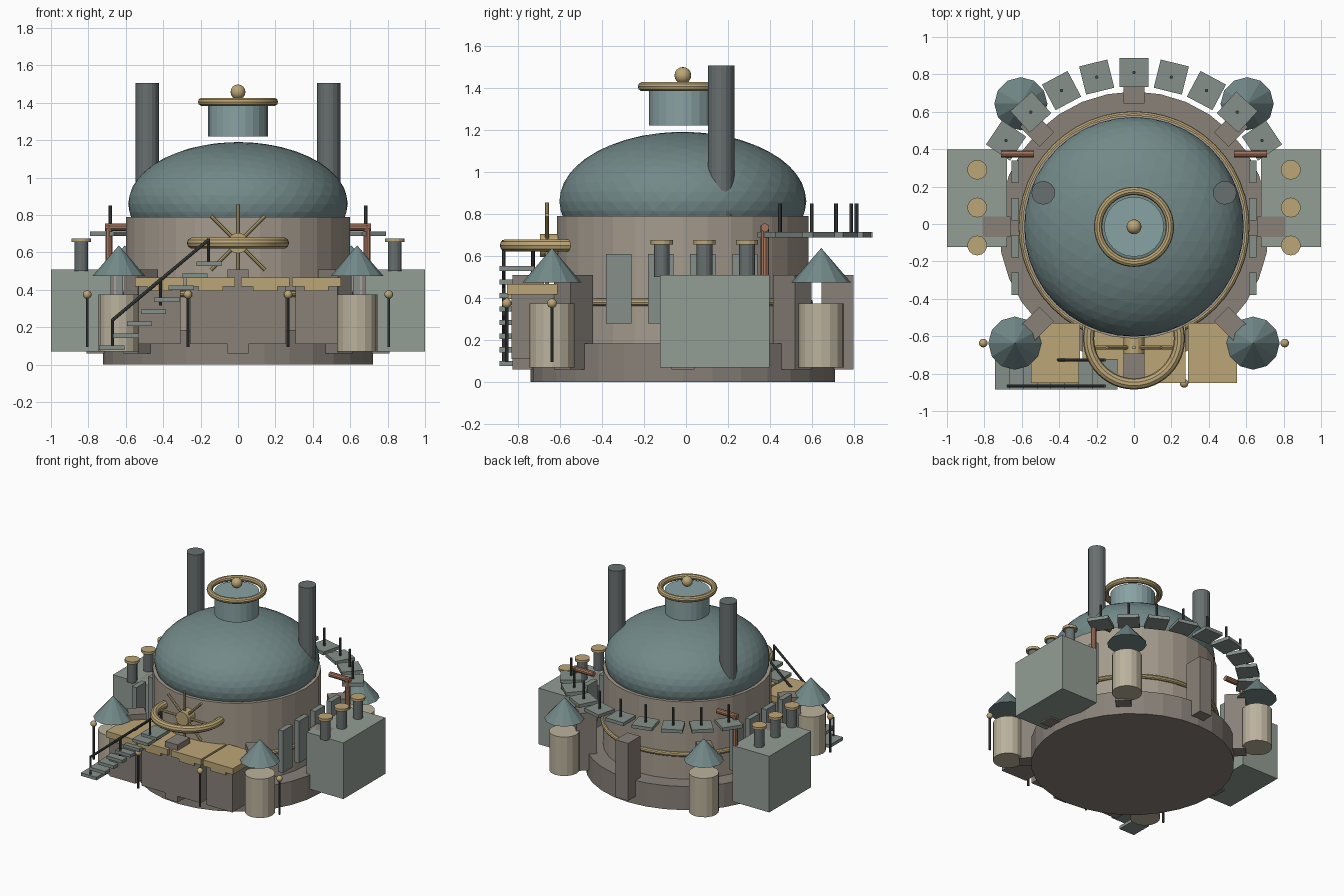
import bpy
from math import radians, sin, cos, pi
from mathutils import Vector

if "Cube" in bpy.data.objects:
    bpy.data.objects.remove(bpy.data.objects["Cube"])

CY = -0.015  # centre line of the round building


def mat(name, r, g, b):
    m = bpy.data.materials.new(name)
    m.diffuse_color = (r, g, b, 1)
    m.use_nodes = True
    m.node_tree.nodes["Principled BSDF"].inputs["Base Color"].default_value = m.diffuse_color
    return m


STONE = mat("stone", .38, .33, .27)
BASE = mat("dark_stone", .25, .22, .19)
TEAL = mat("teal_roof", .17, .25, .25)
GLASS = mat("pale_teal", .25, .36, .37)
GREEN = mat("grey_green", .29, .34, .3)
GOLD = mat("brass", .5, .38, .18)
COPPER = mat("copper", .38, .18, .11)
IRON = mat("iron", .06, .065, .065)
STEEL = mat("steel", .14, .16, .16)
CREAM = mat("cream", .5, .45, .34)
SLATE = mat("slate", .24, .28, .26)


def done(name, m):
    ob = bpy.context.object
    ob.name = name
    ob.data.materials.append(m)
    return ob


def smooth():
    bpy.ops.object.shade_smooth_by_angle(angle=radians(35))


def box(name, c, size, m, rz=0):
    bpy.ops.mesh.primitive_cube_add(size=1, location=c, rotation=(0, 0, rz))
    bpy.context.object.scale = size
    return done(name, m)


def cyl(name, x, y, z0, z1, r, m, n=16, r2=None):
    bpy.ops.mesh.primitive_cone_add(vertices=n, radius1=r, radius2=r if r2 is None else r2,
                                    depth=z1 - z0, location=(x, y, (z0 + z1) / 2))
    return done(name, m)


def rod(name, a, b, r, m, n=10):
    a, b = Vector(a), Vector(b)
    d = b - a
    bpy.ops.mesh.primitive_cylinder_add(vertices=n, radius=r, depth=d.length, location=(a + b) / 2,
                                        rotation=d.to_track_quat('Z', 'Y').to_euler())
    return done(name, m)


def ring(name, c, r, t, m, n=48):
    bpy.ops.mesh.primitive_torus_add(major_segments=n, minor_segments=10, major_radius=r,
                                     minor_radius=t, location=c)
    done(name, m)
    smooth()


def ball(name, c, r, m):
    bpy.ops.mesh.primitive_uv_sphere_add(segments=16, ring_count=8, radius=r, location=c)
    done(name, m)
    smooth()


# Round building
cyl("base", 0, CY, 0, .185, .723, BASE, 32)
cyl("drum", 0, CY, .18, .79, .598, STONE, 32)
ring("drum_band", (0, CY, .38), .6, .018, GOLD)
bpy.ops.mesh.primitive_ico_sphere_add(subdivisions=4, radius=1, location=(0, CY, .86))
bpy.context.object.scale = (.587, .587, .33)
done("dome", TEAL)

# Lantern over the dome
cyl("lantern", 0, CY, 1.22, 1.395, .16, GLASS, 24)
ring("lantern_ring", (0, CY, 1.405), .192, .022, GOLD)
ball("lantern_finial", (0, CY, 1.458), .04, GOLD)

# Eight buttresses around the base
for i in range(8):
    a = i * pi / 4
    box("buttress", (.735 * cos(a), CY + .735 * sin(a), .285), (.15, .11, .45), BASE, a)

# Parts mirrored left and right
for s in (-1, 1):
    cyl("chimney", s * .485, .167, .7, 1.505, .063, STEEL, 16)
    box("side_block", (s * .84, .137, .29), (.32, .52, .44), GREEN)
    for y in (-.115, .088, .29):
        cyl("vent", s * .838, y, .5, .658, .037, STEEL, 14)
        cyl("vent_cap", s * .838, y, .655, .675, .053, GOLD, 14)
    for y in (-.32, -.12, .08, .28):
        box("wall_panel", (s * .635, y, .445), (.04, .12, .33), SLATE)
    # Copper pipe
    rod("pipe_across", (s * .535, .375, .735), (s * .71, .375, .735), .02, COPPER)
    rod("pipe_down", (s * .69, .375, .4), (s * .69, .375, .745), .02, COPPER)
    # Corner tanks with raised conical hats
    for x, y in ((.637, -.637), (.605, .643)):
        cyl("tank", s * x, y, .07, .375, .108, CREAM, 16)
        cyl("tank_roof", s * x, y, .473, .638, .142, TEAL, 12, 0)
    # Lamp posts
    for x, y in ((.806, -.637), (.268, -.852)):
        cyl("lamp_post", s * x, y, .095, .37, .008, IRON, 8)
        ball("lamp", (s * x, y, .375), .023, GOLD)
    # Market stalls along the front
    for x in (.145, .42):
        box("stall", (s * x, -.69, .265), (.225, .28, .31), BASE)
        box("stall_roof", (s * x, -.69, .442), (.26, .32, .048), GOLD)
        box("stall_valance", (s * x, -.825, .41), (.13, .04, .03), GOLD)

# Front balcony ring and spoked wheel
ring("balcony_ring", (0, -.612, .65), .243, .03, GOLD)
rod("wheel_hub", (0, -.59, .65), (0, -.695, .65), .055, GOLD, 16)
for i in range(4):
    a = i * pi / 4
    d = Vector((cos(a), 0, sin(a))) * .205
    c = Vector((0, -.66, .65))
    rod("wheel_spoke", c - d, c + d, .01, GOLD, 8)

# Front staircase
N = 8
for i in range(N):
    t = i / (N - 1)
    box("stair_tread", (-.675 + .52 * t, -.803, .09 + .45 * t), (.135, .165, .024), SLATE)
for y in (-.727, -.866):
    rod("stair_rail", (-.675, y, .235), (-.155, y, .67), .009, IRON, 8)
    for t in (0, .5, 1):
        x = -.672 + .515 * t
        rod("stair_post", (x, y, .09 + .45 * t), (x, y, .245 + .43 * t), .008, IRON, 8)

# Arc of floating walkway slabs at the back
for i in range(9):
    a = radians(34 + 14 * i)
    x, y = .825 * cos(a), CY + .825 * sin(a)
    box("walkway_slab", (x, y, .7), (.155, .155, .026), SLATE, a)
    cyl("walkway_post", x, y, .7, .85, .009, IRON, 8)
